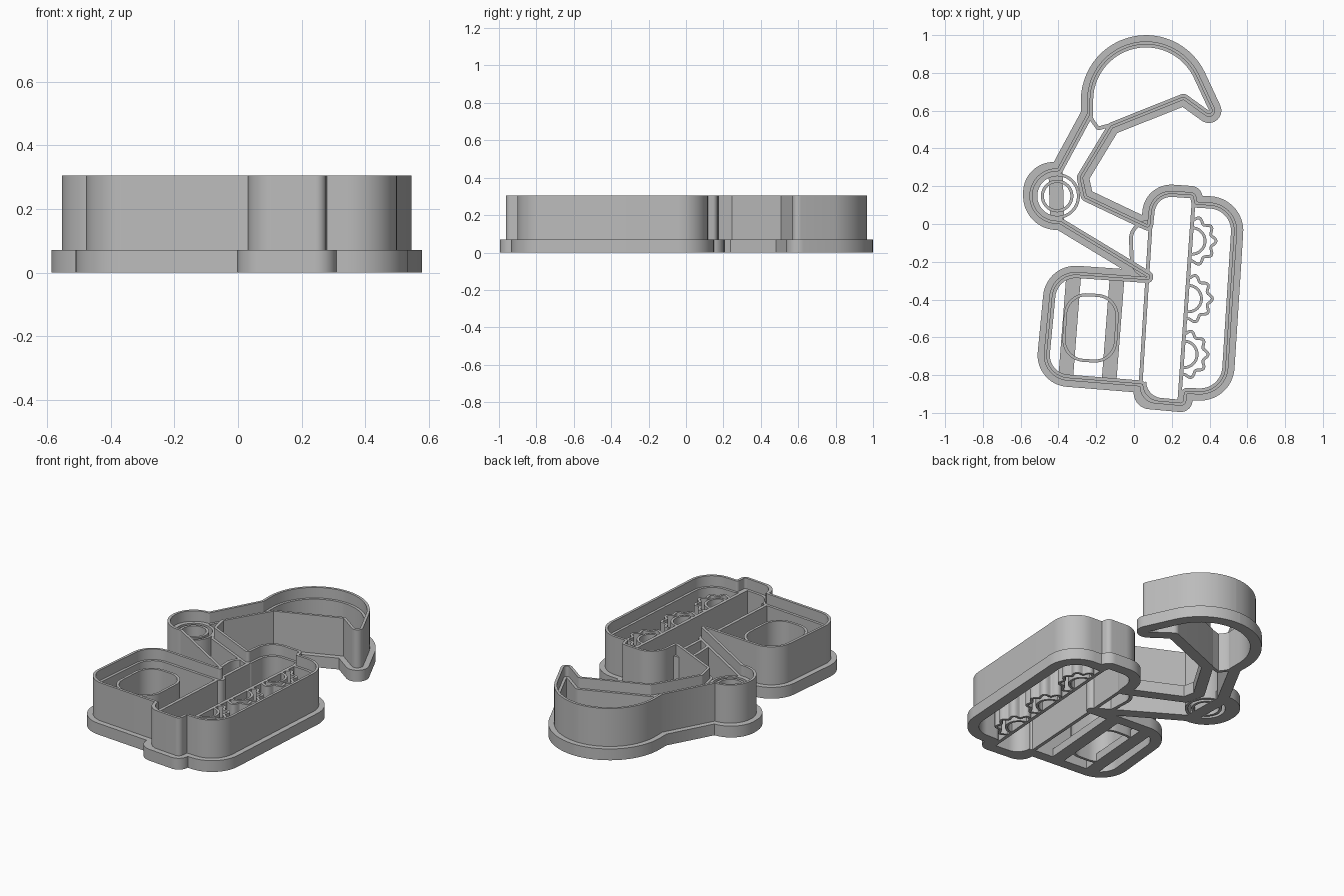
import bpy, bmesh, math
from mathutils import Vector, Matrix

cube = bpy.data.objects.get("Cube")
if cube:
    bpy.data.objects.remove(cube, do_unlink=True)

grey = bpy.data.materials.new("plain grey")
grey.use_nodes = True
grey.diffuse_color = (0.5, 0.5, 0.5, 1)
grey.node_tree.nodes["Principled BSDF"].inputs["Base Color"].default_value = (0.5, 0.5, 0.5, 1)

TOP, STEP, BASE = 0.305, 0.24, 0.07
LINE = 0.02
parts = []


def left(v):
    return Vector((-v.y, v.x))


def trace(path, d, closed, n):
    """Offset a path to its left by d and round every corner by its own radius."""
    pts = [Vector(p[:2]) for p in path]
    radii = [p[2] if len(p) > 2 else 0 for p in path]
    count = len(pts)
    corners = []
    for i, v in enumerate(pts):
        e1 = (v - pts[i - 1]).normalized()
        e2 = (pts[(i + 1) % count] - v).normalized()
        if not closed and i == 0:
            e1 = e2
        if not closed and i == count - 1:
            e2 = e1
        a, b = left(e1), left(e2)
        corners.append((v + (a + b) * d / (1 + a.dot(b)), e1, e2))
    out = []
    for i, (m, e1, e2) in enumerate(corners):
        angle = math.atan2(e1.x * e2.y - e1.y * e2.x, e1.dot(e2))
        side = 1 if angle > 0 else -1
        r = max(0, radii[i] - side * d)
        half = math.tan(abs(angle) / 2)
        if n == 1 or r < 1e-5 or half < 1e-4:
            out += [m.copy() for _ in range(n)]
            continue
        room = min((m - corners[i - 1][0]).length,
                   (corners[(i + 1) % count][0] - m).length)
        t = min(r * half, room * 0.99)
        r = t / half
        start = m - e1 * t
        centre = start + left(e1) * side * r
        for k in range(n):
            out.append(centre + Matrix.Rotation(angle * k / (n - 1), 2) @ (start - centre))
    return out


def sweep(name, path, profile, closed=True, n=16):
    """Carry a closed (offset, height) profile along a path."""
    bm = bmesh.new()
    loops = [[bm.verts.new((p.x, p.y, z)) for p in trace(path, d, closed, n)]
             for d, z in profile]
    size = len(loops[0])
    for j, lo in enumerate(loops):
        hi = loops[(j + 1) % len(loops)]
        for i in range(size if closed else size - 1):
            k = (i + 1) % size
            bm.faces.new((lo[i], lo[k], hi[k], hi[i]))
    if not closed:
        bm.faces.new([lo[0] for lo in loops])
        bm.faces.new([lo[-1] for lo in loops])
    bmesh.ops.remove_doubles(bm, verts=bm.verts, dist=1e-5)
    bmesh.ops.recalc_face_normals(bm, faces=bm.faces)
    mesh = bpy.data.meshes.new(name)
    bm.to_mesh(mesh)
    bm.free()
    mesh.materials.append(grey)
    obj = bpy.data.objects.new(name, mesh)
    bpy.context.collection.objects.link(obj)
    parts.append(obj)


def ribbon(name, path, closed=False, width=LINE, height=STEP, n=16):
    w = width / 2
    sweep(name, path, [(w, 0), (w, height), (-w, height), (-w, 0)], closed, n)


def rounded_box(cx, cy, hx, hy, r, tilt=0):
    turn = Matrix.Rotation(tilt, 2)
    corners = [turn @ Vector((sx * hx, sy * hy))
               for sx, sy in ((-1, 1), (1, 1), (1, -1), (-1, -1))]
    return [(cx + c.x, cy + c.y, r) for c in corners]


# Outer cutting wall with its base flange: x, y and corner radius, clockwise
outline = [
    (-.25, .967, .313), (.262, .967, .313), (.48, .50, .033),      # bucket
    (.262, .657), (-.112, .508), (-.271, .245), (-.25, .15),       # arm and elbow
    (.07, -.002), (.09, .183, .12), (.325, .167, .03),             # boom, track top
    (.335, .118), (.555, .105, .15), (.49, -.907, .15),            # track side
    (.28, -.9), (.274, -.965, .03), (.03, -.943, .12),             # track bottom
    (.032, -.86), (-.49, -.818, .135), (-.435, -.245, .14),        # cab
    (.07, -.28), (-.395, .001), (-.554, .001, .147),               # boom underside
    (-.554, .295, .147), (-.405, .295), (-.248, .585),             # elbow and arm
]
sweep("outer_wall", outline,
      [(.033, 0), (.033, BASE), (0, BASE), (0, TOP),
       (-.016, TOP), (-.016, STEP), (-.032, STEP), (-.032, 0)])

# Track dividers
ribbon("track_inner_line", [(.09, .03), (.035, -.85)])
ribbon("track_outer_line", [(.317, .14), (.24, -.94)])

# Boom foot and bucket hinge lines
ribbon("boom_foot_line", [(.085, .012), (-.02, .0, .09), (-.01, -.23, .09), (.07, -.29)])
ribbon("bucket_hinge_line", [(-.235, .62), (-.23, .56, .1), (-.19, .506, .012), (-.1, .53)])

# Elbow pin
for name, r in (("elbow_ring", .113), ("elbow_pin", .078)):
    ribbon(name, rounded_box(-.407, .148, r, r, r), True, .016)
ribbon("elbow_brace", [(-.407, .02), (-.415, .275)], width=.075, height=.05)

# Cab window and its braces
ribbon("cab_window", rounded_box(-.23, -.55, .137, .174, .11, -.06), True, .016)
ribbon("cab_brace_left", [(-.132, -.83), (-.09, -.29)], width=.078, height=.05)
ribbon("cab_brace_right", [(-.362, -.82), (-.32, -.28)], width=.078, height=.05)

# Half wheels with toothed rims against the track divider
for i, (cx, cy) in enumerate(((.306, -.09), (.287, -.395), (.264, -.69))):
    rim, hub = [], []
    for k in range(61):
        a = math.radians(90 - 3 * k - 4)
        r = .117 + .011 * math.cos(10 * a)
        rim.append((cx + r * math.cos(a), cy + r * math.sin(a)))
        hub.append((cx + .07 * math.cos(a), cy + .07 * math.sin(a)))
    ribbon(f"wheel_rim_{i + 1}", rim, width=.015, n=1)
    ribbon(f"wheel_hub_{i + 1}", hub, width=.015, n=1)

# Smooth curved walls, keep crisp edges
bpy.ops.object.select_all(action='DESELECT')
for obj in parts:
    obj.select_set(True)
bpy.context.view_layer.objects.active = parts[0]
bpy.ops.object.shade_smooth_by_angle(angle=math.radians(30))
